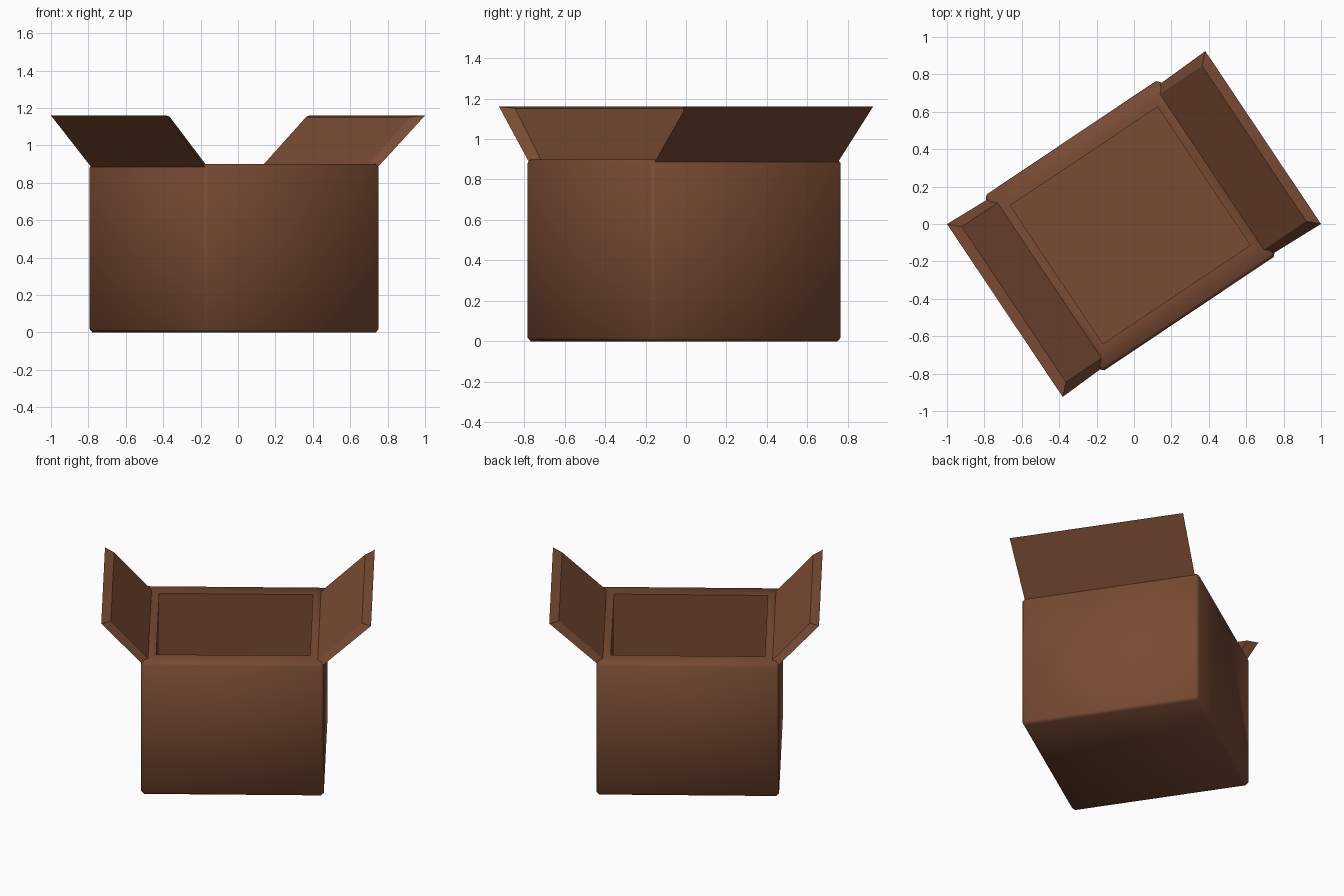
import bpy, bmesh, math
from mathutils import Matrix, Vector

if "Cube" in bpy.data.objects:
    bpy.data.objects.remove(bpy.data.objects["Cube"])

YAW = Matrix.Rotation(math.radians(33.8), 4, 'Z')
cardboard = bpy.data.materials.new("brown_cardboard")
cardboard.diffuse_color = (0.19, 0.07, 0.033, 1)
cardboard.use_nodes = True
cardboard.node_tree.nodes["Principled BSDF"].inputs["Base Color"].default_value = cardboard.diffuse_color


def finish(bm, name, angle):
    bmesh.ops.recalc_face_normals(bm, faces=bm.faces)
    bm.transform(YAW)
    mesh = bpy.data.meshes.new(name)
    bm.to_mesh(mesh)
    bm.free()
    obj = bpy.data.objects.new(name, mesh)
    bpy.context.collection.objects.link(obj)
    mesh.materials.append(cardboard)
    bpy.ops.object.select_all(action='DESELECT')
    obj.select_set(True)
    bpy.context.view_layer.objects.active = obj
    bpy.ops.object.shade_smooth_by_angle(angle=math.radians(angle))
    return obj


# Box body: bevelled block with a thick rim and a deep cavity
X0, X1, Y0, Y1, H = -0.585, 0.54, -0.562, 0.57, 0.9
bm = bmesh.new()
bmesh.ops.create_cube(bm, size=1)
for v in bm.verts:
    v.co = (X1 if v.co.x > 0 else X0, Y1 if v.co.y > 0 else Y0, H if v.co.z > 0 else 0)
bmesh.ops.bevel(bm, geom=bm.edges[:], offset=0.018, segments=1, affect='EDGES')
top = max(bm.faces, key=lambda f: f.calc_center_median().z)
bmesh.ops.inset_region(bm, faces=[top], thickness=0.08)
for v in top.verts:
    v.co.x = 0.453 if v.co.x > 0 else -0.495
    v.co.y = 0.45 if v.co.y > 0 else -0.44
floor = bmesh.ops.extrude_discrete_faces(bm, faces=[top])["faces"][0]
for v in floor.verts:
    v.co.z = 0.1
finish(bm, "box_body", 50)


# Side flaps: slanted slabs with chamfered ends, leaning outwards
def flap(name, side, base):
    bm = bmesh.new()
    # (distance out, half width, height): outer bottom, outer top, inner top, inner bottom
    profile = [(base, 0.545, 0.885), (0.831, 0.556, 1.16),
               (0.773, 0.5, 1.152), (base - 0.05, 0.5, 0.885)]
    ends = [[bm.verts.new((side * u, s * w, z)) for u, w, z in profile] for s in (-1, 1)]
    bm.faces.new(ends[0])
    bm.faces.new(ends[1])
    for i in range(4):
        j = (i + 1) % 4
        bm.faces.new((ends[0][i], ends[0][j], ends[1][j], ends[1][i]))
    finish(bm, name, 30)


flap("right_flap", 1, 0.535)
flap("left_flap", -1, 0.58)
